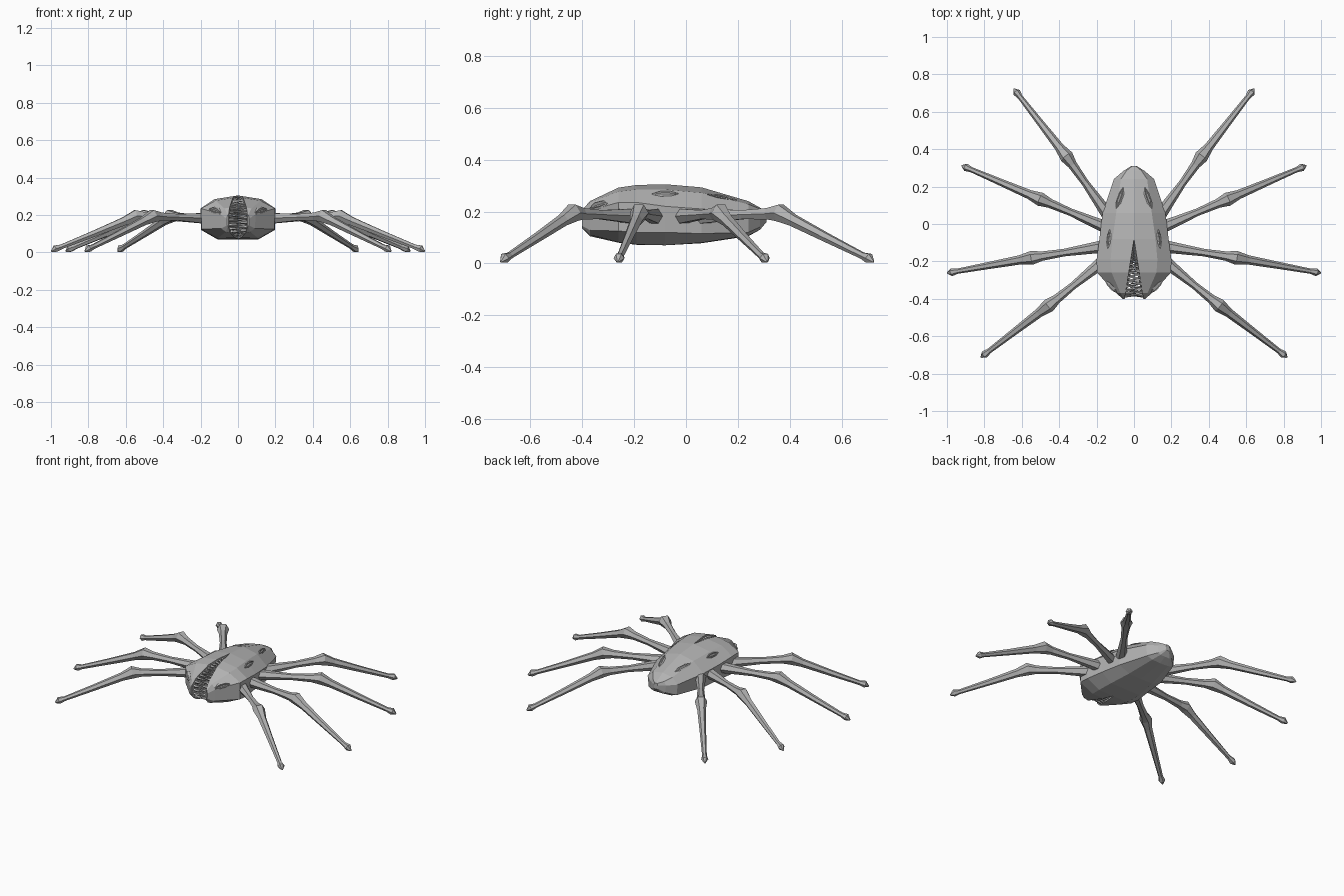
import bpy, bmesh, math
from mathutils import Vector

if "Cube" in bpy.data.objects:
    bpy.data.objects.remove(bpy.data.objects["Cube"])

grey = bpy.data.materials.new("stone grey")
grey.diffuse_color = (0.45, 0.45, 0.45, 1)
grey.use_nodes = True
grey.node_tree.nodes["Principled BSDF"].inputs["Base Color"].default_value = grey.diffuse_color


def finish(name, bm):
    bmesh.ops.remove_doubles(bm, verts=bm.verts, dist=0.0002)
    bmesh.ops.recalc_face_normals(bm, faces=bm.faces)
    me = bpy.data.meshes.new(name)
    bm.to_mesh(me)
    bm.free()
    me.materials.append(grey)
    ob = bpy.data.objects.new(name, me)
    bpy.context.collection.objects.link(ob)
    return ob


def tube(bm, path, radii, sides=6, up=Vector((0, 0, 1)), flat=1.0):
    """Faceted tube through path points, one radius per point, capped ends."""
    rings = []
    for i, p in enumerate(path):
        t = (path[min(i + 1, len(path) - 1)] - path[max(i - 1, 0)]).normalized()
        a = t.cross(up).normalized()
        b = a.cross(t)
        rings.append([bm.verts.new(p + radii[i] * (a * math.cos(k * math.tau / sides)
                      + b * flat * math.sin(k * math.tau / sides))) for k in range(sides)])
    for r, s in zip(rings, rings[1:]):
        for k in range(sides):
            j = (k + 1) % sides
            bm.faces.new((r[k], r[j], s[j], s[k]))
    bm.faces.new(rings[0])
    bm.faces.new(rings[-1])


# Body stations: y, top z, shoulder x z, widest x z, chine x z, belly x z, bottom z
STATIONS = [
    (-0.40, 0.205, 0.056, 0.20, 0.060, 0.18, 0.058, 0.145, 0.054, 0.14, 0.135),
    (-0.37, 0.24, 0.072, 0.235, 0.095, 0.205, 0.09, 0.128, 0.065, 0.11, 0.105),
    (-0.26, 0.292, 0.120, 0.277, 0.198, 0.235, 0.195, 0.125, 0.10, 0.082, 0.08),
    (-0.19, 0.302, 0.125, 0.285, 0.20, 0.235, 0.197, 0.12, 0.11, 0.073, 0.072),
    (-0.08, 0.305, 0.115, 0.285, 0.185, 0.22, 0.18, 0.12, 0.11, 0.07, 0.07),
    (0.06, 0.293, 0.095, 0.272, 0.168, 0.21, 0.16, 0.115, 0.09, 0.08, 0.078),
    (0.24, 0.24, 0.070, 0.228, 0.108, 0.19, 0.10, 0.12, 0.06, 0.108, 0.105),
    (0.285, 0.215, 0.04, 0.21, 0.055, 0.187, 0.05, 0.14, 0.035, 0.13, 0.13),
    (0.31, 0.20, 0.010, 0.198, 0.014, 0.185, 0.014, 0.165, 0.010, 0.16, 0.16),
]


def gap_top(y):
    return 0.05 * max(0, -0.08 - y) / 0.32


def gap_bottom(y):
    return 0.05 * max(0, -0.19 - y) / 0.21


# Body: lofted half sections on each side, with a wedge-shaped vertical mouth
bm = bmesh.new()
for side in (-1, 1):
    rings = []
    for s in STATIONS:
        y = s[0]
        pts = [(gap_top(y), s[1])] + [(s[i], s[i + 1]) for i in (2, 4, 6, 8)]
        pts.append((gap_bottom(y), s[10]))
        rings.append([bm.verts.new((side * x, y, z)) for x, z in pts])
    for r, s in zip(rings, rings[1:]):
        for k in range(5):
            bm.faces.new((r[k], r[k + 1], s[k + 1], s[k]))
        if r[0].co.y < -0.1:                      # inner mouth wall
            bm.faces.new((r[5], r[0], s[0], s[5]))
    bm.faces.new(rings[0])
    bm.faces.new(rings[-1])
body = finish("body", bm)

# Teeth: interlocking spikes along the edge of the mouth
edge = [Vector((gap_top(s[0]), s[0], s[1])) for s in STATIONS[4::-1]]
edge += [Vector((gap_bottom(s[0]), s[0], s[10])) for s in STATIONS[:4]]
lengths = [(b - a).length for a, b in zip(edge, edge[1:])]
bm = bmesh.new()
COUNT = 24
for side in (-1, 1):
    for n in range(COUNT):
        d = (n + 0.5 + side * 0.25) / COUNT * sum(lengths)
        i = 0
        while i < len(lengths) - 1 and d > lengths[i]:
            d -= lengths[i]
            i += 1
        p = edge[i].lerp(edge[i + 1], min(1, d / lengths[i]))
        if p.x < 0.006:
            continue
        inward = (Vector((0, -0.2, 0.19)) - Vector((0, p.y, p.z))).normalized()
        root = Vector((side * (p.x + 0.004), p.y, p.z)) + inward * 0.016
        tip = Vector((-side * p.x * 0.5, p.y, p.z)) + inward * 0.018
        tube(bm, [root, tip], [0.010, 0.001], 4, inward)
finish("teeth", bm)

# Eyes: slit eyeballs between two angular lids: position, direction, half length, lid size
EYES = [("front_eye", (0.122, -0.335, 0.222), (0.75, 0.7, 0.25), 0.046, 0.011),
        ("side_eye", (0.135, -0.08, 0.268), (-0.12, 1, 0.0), 0.050, 0.005),
        ("rear_eye", (0.078, 0.14, 0.26), (-0.35, 1, -0.2), 0.060, 0.006)]
for name, pos, along, half, lid in EYES:
    bm = bmesh.new()
    for side in (-1, 1):
        mirror = Vector((side, 1, 1))
        hit, c, n, _ = body.closest_point_on_mesh(Vector(pos) * mirror)
        t = Vector(along) * mirror
        t = (t - n * t.dot(n)).normalized()
        v = n.cross(t)
        v = v if v.z > 0 else -v
        for sign, r in ((1, lid), (-1, lid * 0.6)):
            path = [c + t * half * u + v * sign * 0.012 * (1 - u * u) + n * 0.001
                    for u in (-1, -0.4, 0.4, 1)]
            tube(bm, path, [0.002, r, r, 0.002], 4, n)
        path = [c + t * half * u for u in (-0.7, -0.3, 0.3, 0.7)]
        tube(bm, path, [0.002, 0.008, 0.008, 0.002], 6, n, 0.6)
    finish(name, bm)

# Legs: hip, knee and foot tip of each pair
LEGS = {"front_leg": ((0.165, -0.20, 0.182), (0.455, -0.435, 0.193), (0.818, -0.712, 0.006)),
        "second_leg": ((0.165, -0.12, 0.182), (0.545, -0.18, 0.193), (0.998, -0.262, 0.006)),
        "third_leg": ((0.145, -0.02, 0.182), (0.50, 0.132, 0.193), (0.92, 0.312, 0.006)),
        "rear_leg": ((0.14, 0.05, 0.182), (0.36, 0.36, 0.193), (0.642, 0.722, 0.006))}
for name, joints in LEGS.items():
    bm = bmesh.new()
    for side in (-1, 1):
        hip, knee, foot = (Vector(j) * Vector((side, 1, 1)) for j in joints)
        path = [hip.lerp(knee, t) for t in (0, 0.22, 0.55, 0.86, 1)]
        path += [knee.lerp(foot, t) for t in (0.14, 0.5, 0.88, 0.95, 1)]
        for p, lift in ((path[4], 0.002), (path[7], 0.002), (path[8], 0.005)):
            p.z += lift
        tube(bm, path, [0.034, 0.028, 0.020, 0.025, 0.037, 0.025, 0.019, 0.014, 0.021, 0.004])
    finish(name, bm)
